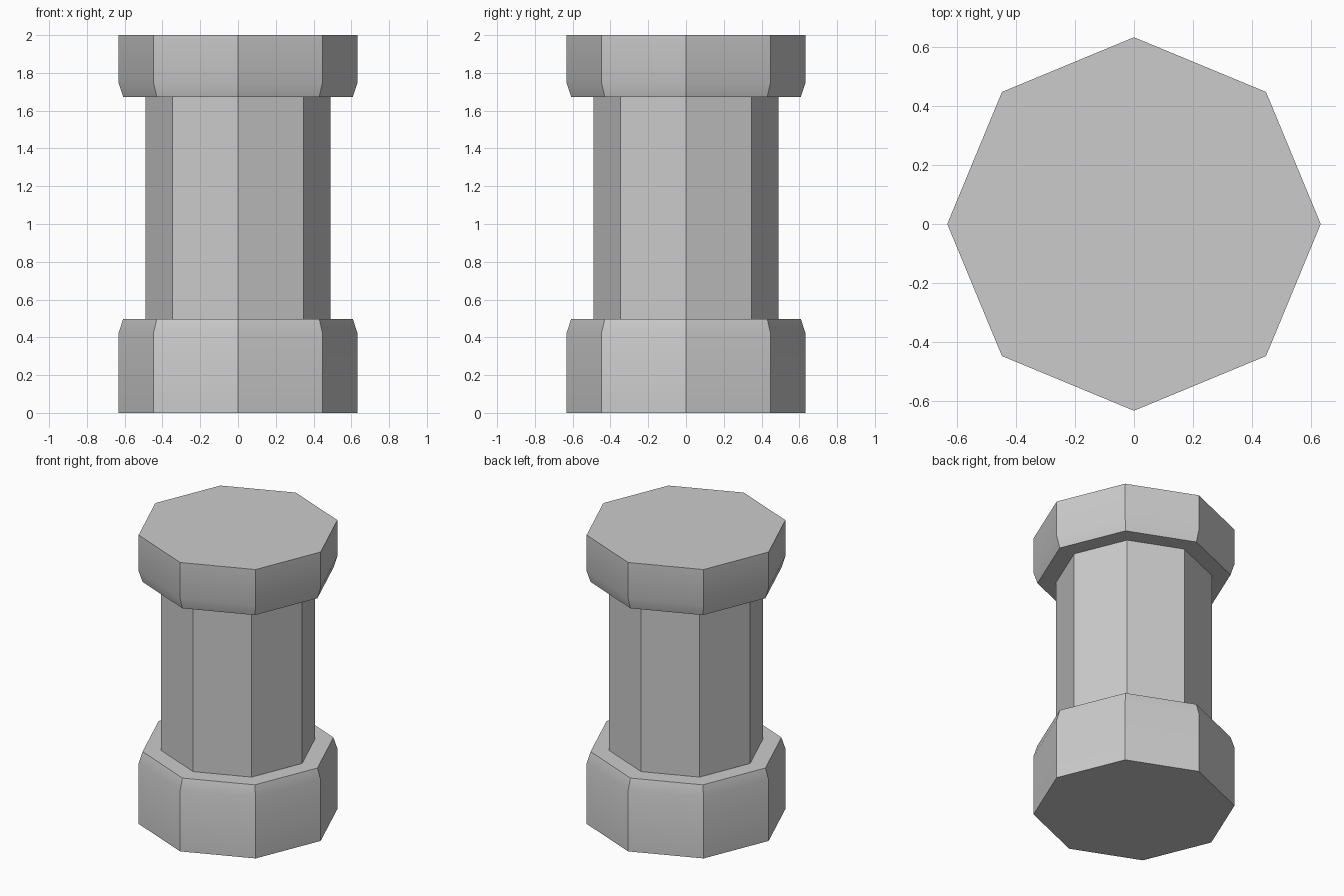
import bpy, bmesh
from math import cos, sin, tau, radians

if "Cube" in bpy.data.objects:
    bpy.data.objects.remove(bpy.data.objects["Cube"])

SIDES = 8


def lathe(name, profile):
    """Revolve (radius, height) points into a closed octagonal solid."""
    bm = bmesh.new()
    rings = [[bm.verts.new((r * cos(tau * i / SIDES), r * sin(tau * i / SIDES), z))
              for i in range(SIDES)] for r, z in profile]
    for low, high in zip(rings, rings[1:]):
        for i in range(SIDES):
            j = (i + 1) % SIDES
            bm.faces.new((low[i], low[j], high[j], high[i]))
    bm.faces.new(rings[0][::-1])
    bm.faces.new(rings[-1])
    bmesh.ops.recalc_face_normals(bm, faces=bm.faces)
    mesh = bpy.data.meshes.new(name)
    bm.to_mesh(mesh)
    bm.free()
    obj = bpy.data.objects.new(name, mesh)
    bpy.context.collection.objects.link(obj)
    bpy.context.view_layer.objects.active = obj
    obj.select_set(True)
    bpy.ops.object.shade_smooth_by_angle(angle=radians(30))
    return obj


# Column: base with chamfered top, slim shaft, cap with chamfered underside
outer, chamfer, shaft = 0.633, 0.608, 0.491
lathe("column", [
    (outer, 0.0), (outer, 0.42), (chamfer, 0.498),
    (shaft, 0.498), (shaft, 1.673),
    (chamfer, 1.673), (outer, 1.75), (outer, 2.0),
])
